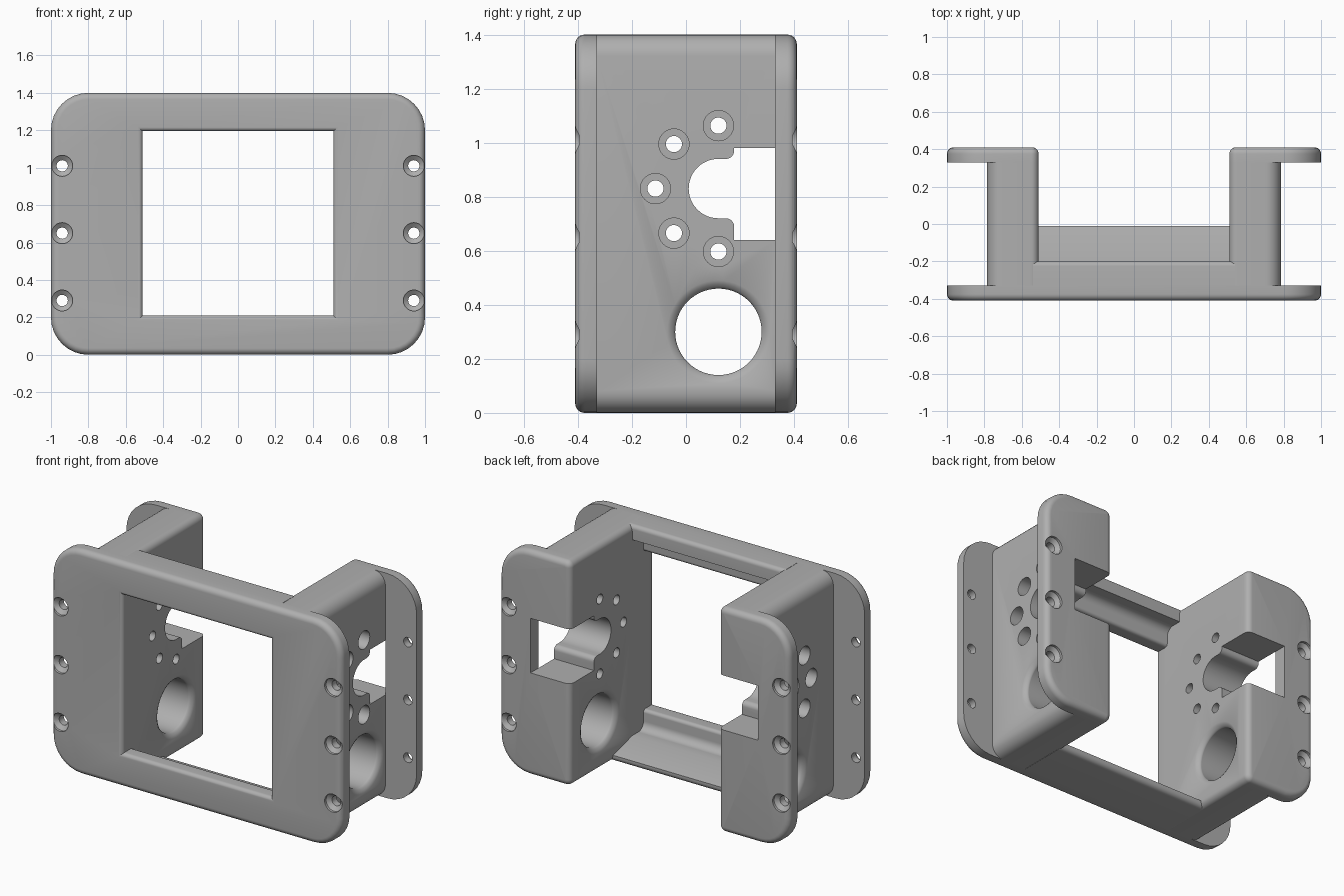
import bpy, bmesh
from math import sin, cos, pi, radians
from mathutils import Vector

cube = bpy.data.objects.get("Cube")
if cube:
    bpy.data.objects.remove(cube)

grey = bpy.data.materials.new("grey plastic")
grey.use_nodes = True
COLOUR = (0.43, 0.43, 0.43, 1)
grey.diffuse_color = COLOUR
grey.node_tree.nodes["Principled BSDF"].inputs["Base Color"].default_value = COLOUR


def loft(bm, rings):
    """Bridge equal rings of points into a capped solid."""
    vs = [[bm.verts.new(p) for p in r] for r in rings]
    n = len(vs[0])
    for a, b in zip(vs, vs[1:]):
        for i in range(n):
            bm.faces.new((a[i], a[(i + 1) % n], b[(i + 1) % n], b[i]))
    bm.faces.new(vs[0])
    bm.faces.new(vs[-1])


def to_object(bm, name):
    bmesh.ops.recalc_face_normals(bm, faces=bm.faces)
    mesh = bpy.data.meshes.new(name)
    bm.to_mesh(mesh)
    bm.free()
    mesh.materials.append(grey)
    obj = bpy.data.objects.new(name, mesh)
    bpy.context.collection.objects.link(obj)
    return obj


def finish(name, rings, cutter_bm=None):
    """Make a part, cut it, and shade it smooth with sharp edges kept."""
    bm = bmesh.new()
    loft(bm, rings)
    obj = to_object(bm, name)
    bpy.ops.object.select_all(action='DESELECT')
    obj.select_set(True)
    bpy.context.view_layer.objects.active = obj
    if cutter_bm:
        cutter = to_object(cutter_bm, name + "_cutter")
        cutter.hide_render = True
        mod = obj.modifiers.new("cut", 'BOOLEAN')
        mod.object, mod.operation, mod.solver = cutter, 'DIFFERENCE', 'EXACT'
        bpy.ops.object.modifier_apply(modifier="cut")
        bpy.data.objects.remove(cutter)
    bpy.ops.object.shade_smooth_by_angle(angle=radians(30))


def arc(cx, cy, r, a0, a1, n=8):
    return [(cx + r * cos(radians(a0 + (a1 - a0) * i / n)),
             cy + r * sin(radians(a0 + (a1 - a0) * i / n))) for i in range(n + 1)]


def outline(x0, x1, z0, z1, r_in, r_out, d=0.0):
    """Rounded rectangle, shrunk by d; r_in at the x0 corners, r_out at x1."""
    x0, x1, z0, z1, ri, ro = x0 + d, x1 - d, z0 + d, z1 - d, r_in - d, r_out - d
    return (arc(x1 - ro, z1 - ro, ro, 0, 90) + arc(x0 + ri, z1 - ri, ri, 90, 180)
            + arc(x0 + ri, z0 + ri, ri, 180, 270) + arc(x1 - ro, z0 + ro, ro, 270, 360))


def xz_ring(pts, y, s=1):
    return [Vector((x * s, y, z)) for x, z in pts]


def yz_ring(pts, x):
    return [Vector((x, y, z)) for y, z in pts]


def circle(cx, cy, r, n=40):
    return arc(cx, cy, r, 0, 360 - 360 / n, n - 1)


H, D, T = 1.4, 0.41, 0.33        # height, outer depth, plate inner face
IN, OUT = 0.51, 0.785            # inner and outer faces of the side blocks
FIL = 0.035
STEPS = [i * pi / 12 for i in range(7)]


def plate(dims, side, s=1):
    """Plate with its outward rim rounded; side -1 is front, 1 is back."""
    rings = [xz_ring(outline(*dims), side * T, s)]
    for a in STEPS:
        rings.append(xz_ring(outline(*dims, FIL * (1 - cos(a))),
                             side * (D - FIL + FIL * sin(a)), s))
    return rings


def screw_holes(bm, side, s):
    for z in (0.29, 0.65, 1.01):
        loft(bm, [xz_ring(circle(0.94, z, r), side * y, s) for y, r in
                  ((0.3, 0.03), (0.375, 0.03), (0.395, 0.056), (0.45, 0.056))])


# Front frame with a flared window and countersunk screw holes
cut = bmesh.new()
window = [(-0.3, 0)] + [(-D + 0.025 - 0.025 * sin(a), 0.025 * (1 - cos(a))) for a in STEPS]
window.append((-0.5, 0.025))
loft(cut, [xz_ring([(-IN - e, 0.21 - e), (IN + e, 0.21 - e), (IN + e, 1.195 + e),
                    (-IN - e, 1.195 + e)], y) for y, e in window])
for s in (-1, 1):
    screw_holes(cut, -1, s)
finish("front_frame", plate((-1, 1, 0, H, 0.2, 0.2), -1), cut)

# Motor opening: round seat running into a wider slot
opening = (arc(0.12, 0.83, 0.11, 90, 270, 24) + arc(0.148, 0.69, 0.03, 90, 0)
           + [(0.178, 0.64), (0.5, 0.64), (0.5, 0.98), (0.178, 0.98)]
           + arc(0.148, 0.97, 0.03, 0, -90))

for s, side in ((1, "left"), (-1, "right")):
    # Side block with opening, cable hole and five counterbored holes
    cut = bmesh.new()
    loft(cut, [yz_ring(opening, s * x) for x in (0.4, 0.9)])
    flare = [(0.4, 0.03)] + [(IN + 0.03 * sin(a), 0.03 * (1 - sin(a)) ** 2) for a in STEPS]
    flare += [(OUT + IN - x, e) for x, e in reversed(flare)]
    loft(cut, [yz_ring(circle(0.12, 0.3, 0.16 + e, 56), s * x) for x, e in flare])
    for k in range(5):
        a = radians(90 + 45 * k)
        y, z = 0.12 + 0.233 * cos(a), 0.83 + 0.233 * sin(a)
        loft(cut, [yz_ring(circle(y, z, r, 32), s * x) for x, r in
                   ((0.4, 0.03), (0.6, 0.03), (0.6, 0.056), (0.9, 0.056))])
    body = outline(IN, OUT, 0, H, 0.04, 0.08)
    finish(side + "_block", [xz_ring(body, y, s) for y in (-T, T)], cut)

    # Back flange, notched where the slot leaves the block
    cut = bmesh.new()
    screw_holes(cut, 1, s)
    notch = [(0.4, 0.64), (OUT, 0.64), (OUT, 0.98), (0.4, 0.98)]
    loft(cut, [xz_ring(notch, y, s) for y in (0.3, 0.5)])
    finish(side + "_back_flange", plate((IN, 1, 0, H, 0.04, 0.2), 1, s), cut)

# Crossbars, stepped behind the window lip; ends run into the blocks
END = IN + 0.03
top_bar = ([(-T, H)] + arc(-0.225, H - 0.025, 0.025, 90, 0)
           + [(-0.2, 1.31), (-0.26, 1.31)] + arc(-0.26, 1.26, 0.05, 90, 180)
           + arc(-T, 1.215, 0.02, 0, -90))
low_bar = ([(-T, 0)] + arc(-0.04, 0.03, 0.03, 270, 360)
           + [(-0.01, 0.04), (-0.2, 0.09), (-0.26, 0.09)]
           + arc(-0.26, 0.14, 0.05, 270, 180) + arc(-T, 0.19, 0.02, 0, 90))
for name, section in (("top_crossbar", top_bar), ("bottom_crossbar", low_bar)):
    finish(name, [yz_ring(section, x) for x in (-END, END)])
